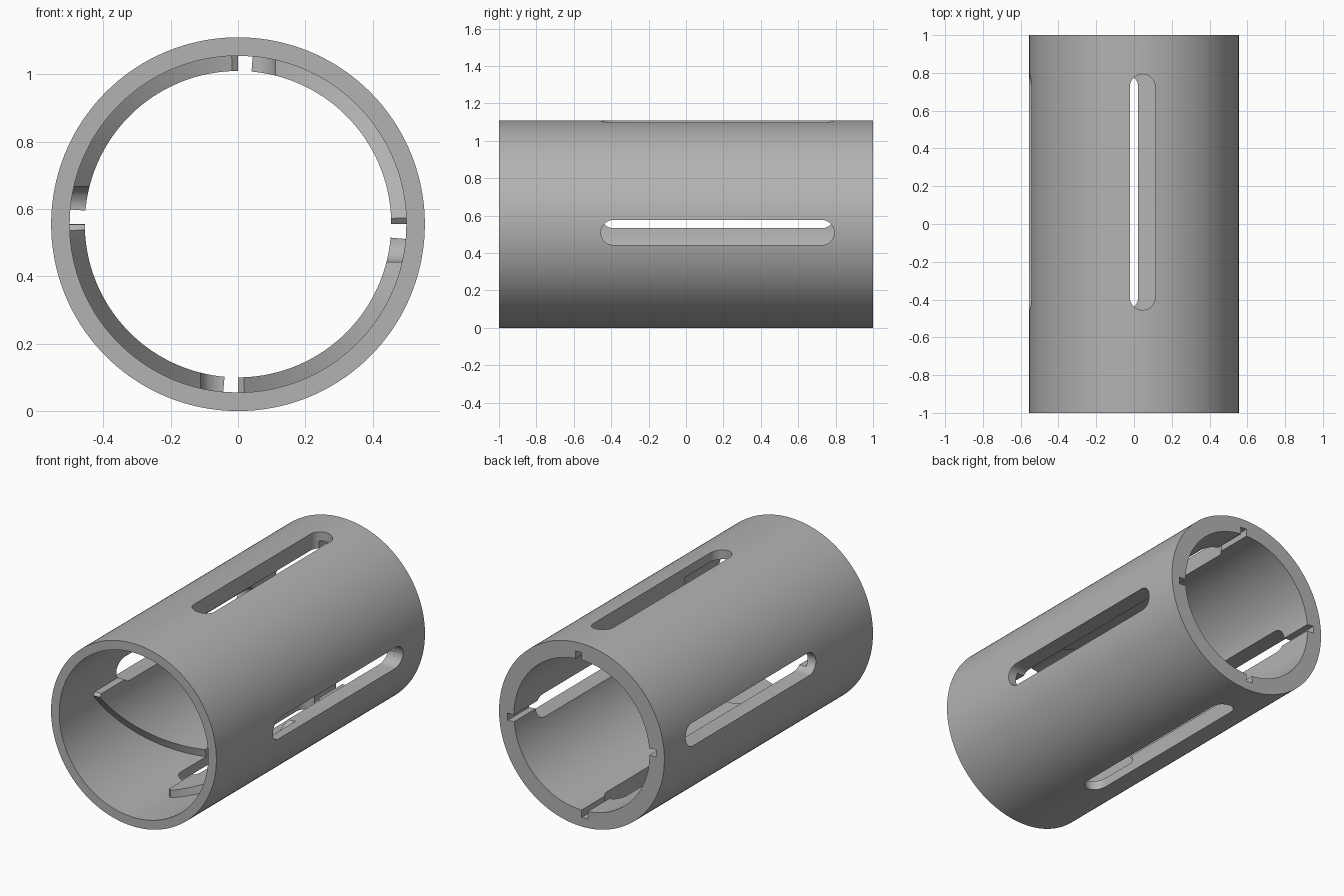
import bpy, bmesh
from math import sin, cos, pi, radians

R_OUT, R_STEP, R_IN = 0.555, 0.50, 0.455
SEGMENTS = 160

cube = bpy.data.objects.get("Cube")
if cube:
    bpy.data.objects.remove(cube, do_unlink=True)

metal = bpy.data.materials.new("light grey")
metal.use_nodes = True
grey = (0.45, 0.45, 0.45, 1)
metal.diffuse_color = grey
metal.node_tree.nodes["Principled BSDF"].inputs["Base Color"].default_value = grey


def polar(r, angle, y):
    """Point at an angle measured clockwise from the top, seen from the front."""
    return (r * sin(angle), y, R_OUT + r * cos(angle))


def make_object(name, bm):
    bmesh.ops.recalc_face_normals(bm, faces=bm.faces)
    mesh = bpy.data.meshes.new(name)
    bm.to_mesh(mesh)
    bm.free()
    mesh.materials.append(metal)
    obj = bpy.data.objects.new(name, mesh)
    bpy.context.collection.objects.link(obj)
    return obj


def make_ring(name, columns, r_in, r_out, y_front):
    """Closed ring from (angle, back y) columns."""
    bm = bmesh.new()
    rings = [[bm.verts.new(polar(r, a, y)) for r, y in
              ((r_in, y_front), (r_out, y_front), (r_out, y_back), (r_in, y_back))]
             for a, y_back in columns]
    for i, cur in enumerate(rings):
        nxt = rings[(i + 1) % len(rings)]
        for k in range(4):
            m = (k + 1) % 4
            bm.faces.new((cur[k], cur[m], nxt[m], nxt[k]))
    return make_object(name, bm)


# Plain tube
sleeve = make_ring("slotted_sleeve",
                   [(2 * pi * i / SEGMENTS, 1.0) for i in range(SEGMENTS)],
                   R_IN, R_OUT, -1.0)

# Front bore with four helical ledges, and a narrow groove running to the back
groove = 0.088
eps = 0.0006
columns = []
for q in range(4):
    start = q * pi / 2
    columns += [(start, 1.1), (start + groove, 1.1)]
    steps = 40
    first, last = groove + eps, pi / 2 - eps
    for i in range(steps + 1):
        t = i / steps
        y = -0.09 - 0.60 * t
        if t > 0.97:                      # soften the ledge tip
            y += 0.03 * ((t - 0.97) / 0.03) ** 2
        columns.append((start + first + (last - first) * t, y))
bore_cutter = make_ring("bore_cutter", columns, 0.40, R_STEP, -1.1)

# Four round-ended slots
bm = bmesh.new()
half, centre, y_lo, y_hi = 0.067, 0.045, -0.455, 0.793
outline = []
for y_end, a0 in ((y_hi - half, 0), (y_lo + half, 180)):
    for i in range(17):
        a = radians(a0 + 180 * i / 16)
        outline.append((centre + half * cos(a), y_end + half * sin(a)))
for q in range(4):
    c, s = cos(q * pi / 2), sin(q * pi / 2)
    loops = [[bm.verts.new((x * c + h * s, y, R_OUT + h * c - x * s))
              for x, y in outline] for h in (0.3, 0.7)]
    bm.faces.new(loops[0])
    bm.faces.new(loops[1])
    n = len(outline)
    for i in range(n):
        j = (i + 1) % n
        bm.faces.new((loops[0][i], loops[0][j], loops[1][j], loops[1][i]))
slot_cutter = make_object("slot_cutter", bm)

# Cut the sleeve, then drop the cutters
for cutter in (bore_cutter, slot_cutter):
    cutter.hide_render = True
    mod = sleeve.modifiers.new(cutter.name, 'BOOLEAN')
    mod.operation = 'DIFFERENCE'
    mod.solver = 'EXACT'
    mod.object = cutter
deps = bpy.context.evaluated_depsgraph_get()
cut_mesh = bpy.data.meshes.new_from_object(sleeve.evaluated_get(deps))
sleeve.modifiers.clear()
sleeve.data = cut_mesh
for cutter in (bore_cutter, slot_cutter):
    bpy.data.objects.remove(cutter, do_unlink=True)

# Smooth shading with sharp edges
bpy.ops.object.select_all(action='DESELECT')
sleeve.select_set(True)
bpy.context.view_layer.objects.active = sleeve
bpy.ops.object.shade_smooth_by_angle(angle=radians(30))
